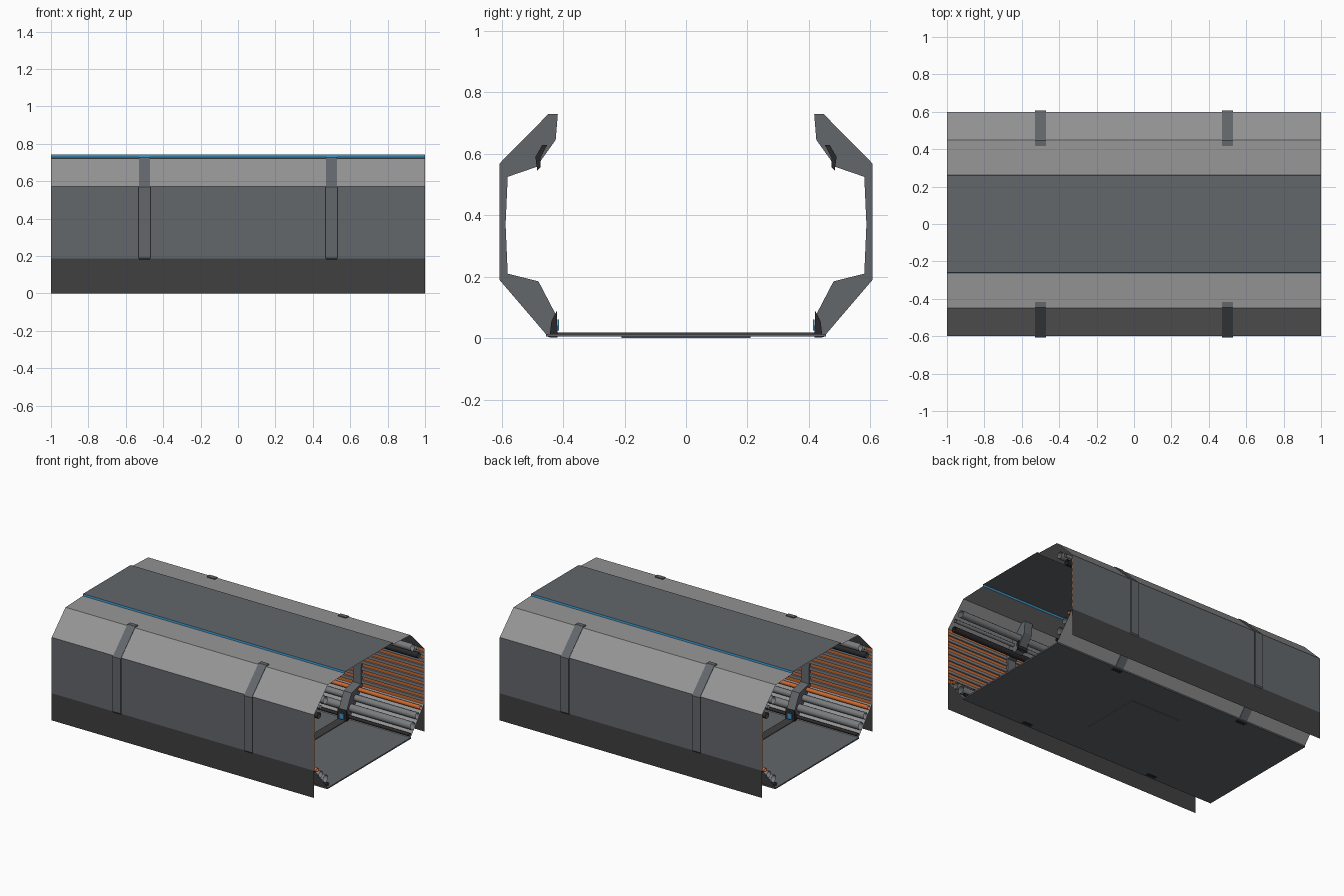
import bpy, bmesh, math

if "Cube" in bpy.data.objects:
    bpy.data.objects.remove(bpy.data.objects["Cube"])


def material(name, rgb):
    m = bpy.data.materials.new(name)
    m.diffuse_color = (*rgb, 1)
    m.use_nodes = True
    m.node_tree.nodes["Principled BSDF"].inputs["Base Color"].default_value = m.diffuse_color
    return m


STEEL = material("blue grey steel", (0.125, 0.135, 0.147))
LIGHT = material("light grey panel", (0.30, 0.30, 0.30))
DARK = material("dark skirt", (0.05, 0.05, 0.05))
ORANGE = material("orange", (0.60, 0.14, 0.03))
BLUE = material("blue light", (0.04, 0.30, 0.60))
PIPE = material("pipe grey", (0.19, 0.20, 0.21))
BLACK = material("black rubber", (0.022, 0.022, 0.024))


def extrude(name, pts, mat, x0=-1, x1=1, solid=False, loop=False, mirror=True, smooth=False):
    """Sweep a (y, z) profile along x: open sheet, open tube or capped solid."""
    bm = bmesh.new()
    a = [bm.verts.new((x0, y, z)) for y, z in pts]
    b = [bm.verts.new((x1, y, z)) for y, z in pts]
    n = len(pts)
    for i in range(n if (solid or loop) else n - 1):
        j = (i + 1) % n
        bm.faces.new((a[i], a[j], b[j], b[i]))
    if solid:
        bm.faces.new(a)
        bm.faces.new(b[::-1])
    bmesh.ops.recalc_face_normals(bm, faces=bm.faces)
    me = bpy.data.meshes.new(name)
    bm.to_mesh(me)
    bm.free()
    me.materials.append(mat)
    for p in me.polygons:
        p.use_smooth = smooth
    ob = bpy.data.objects.new(name, me)
    bpy.context.collection.objects.link(ob)
    if mirror:
        mod = ob.modifiers.new("mirror_y", 'MIRROR')
        mod.use_axis = (False, True, False)
        mod.use_mirror_merge = False
    return ob


def pipe(name, y, z, r, mat, x0=-1, x1=1, n=12):
    ring = [(y + r * math.cos(2 * math.pi * i / n), z + r * math.sin(2 * math.pi * i / n)) for i in range(n)]
    return extrude(name, ring, mat, x0, x1, loop=True, smooth=True)


def box(y0, y1, z0, z1):
    return [(y0, z0), (y1, z0), (y1, z1), (y0, z1)]


# Thin outer shell, open at both ends
extrude("ceiling_panel", [(-0.26, 0.742), (0.26, 0.742)], STEEL, mirror=False)
extrude("ceiling_light_strip", [(0.26, 0.742), (0.262, 0.729)], BLUE)
extrude("upper_slope", [(0.262, 0.729), (0.45, 0.722), (0.60, 0.572)], LIGHT)
extrude("side_wall", [(0.60, 0.572), (0.60, 0.187)], STEEL)
extrude("outer_skirt", [(0.60, 0.187), (0.60, 0.0)], DARK)
extrude("lower_slope", [(0.597, 0.187), (0.45, 0.012)], LIGHT)

# Floor slab, underside hatch and cross strips
extrude("floor_slab", box(-0.455, 0.455, 0.005, 0.014), STEEL, solid=True, mirror=False)
extrude("floor_hatch", box(-0.21, 0.21, 0.001, 0.005), STEEL, -0.19, 0.19, solid=True, mirror=False)

# Orange inner lining with grey slats
extrude("wall_lining", [(0.597, 0.572), (0.597, 0.187)], ORANGE)
slats = 8
pitch = 0.36 / slats
for i in range(slats):
    z = 0.20 + pitch * (i + 0.25)
    extrude("wall_slat", [(0.596, z - 0.003), (0.59, z), (0.59, z + pitch * 0.45),
                          (0.596, z + pitch * 0.45 + 0.003)], PIPE)

# Pipe runs in the upper and lower corners
pipe("upper_grey_pipe", 0.475, 0.625, 0.024, PIPE)
pipe("upper_black_pipe", 0.543, 0.545, 0.020, BLACK)
pipe("upper_thin_pipe", 0.53, 0.60, 0.012, PIPE)
pipe("lower_orange_pipe", 0.563, 0.178, 0.014, ORANGE)
pipe("lower_grey_pipe", 0.525, 0.135, 0.022, PIPE)
pipe("lower_large_pipe", 0.475, 0.085, 0.026, PIPE)
pipe("lower_black_pipe", 0.445, 0.036, 0.011, BLACK)

# Structural ribs with clamps, feet and lamps
RIB = [(0.417, 0.73), (0.447, 0.73), (0.607, 0.568), (0.607, 0.19), (0.447, 0.003),
       (0.42, 0.016), (0.42, 0.07), (0.48, 0.185), (0.58, 0.21), (0.587, 0.37),
       (0.58, 0.525), (0.487, 0.557), (0.424, 0.645)]
for cx in (-0.5, 0.5):
    x0, x1 = cx - 0.03, cx + 0.03
    extrude("rib", RIB, STEEL, x0, x1, solid=True)
    extrude("rib_clamp", [(0.452, 0.628), (0.468, 0.628), (0.49, 0.59), (0.484, 0.545),
                          (0.474, 0.555), (0.474, 0.585)], BLACK, x0 - 0.008, x1 + 0.008, solid=True)
    extrude("rib_foot", [(0.418, 0.003), (0.444, 0.003), (0.438, 0.055), (0.42, 0.09)],
            BLACK, x0 - 0.005, x1 + 0.005, solid=True)
    extrude("rib_lamp", box(0.413, 0.418, 0.025, 0.06), BLUE, cx - 0.015, cx + 0.015, solid=True)
    extrude("floor_cross_strip", box(-0.42, 0.42, 0.014, 0.018), DARK, x0, x1, solid=True, mirror=False)
    # Dark seams beside each rib on the outer wall
    for sx in (x0, x1):
        extrude("rib_seam", [(0.602, 0.568), (0.602, 0.19)], BLACK, sx - 0.004, sx + 0.004)
